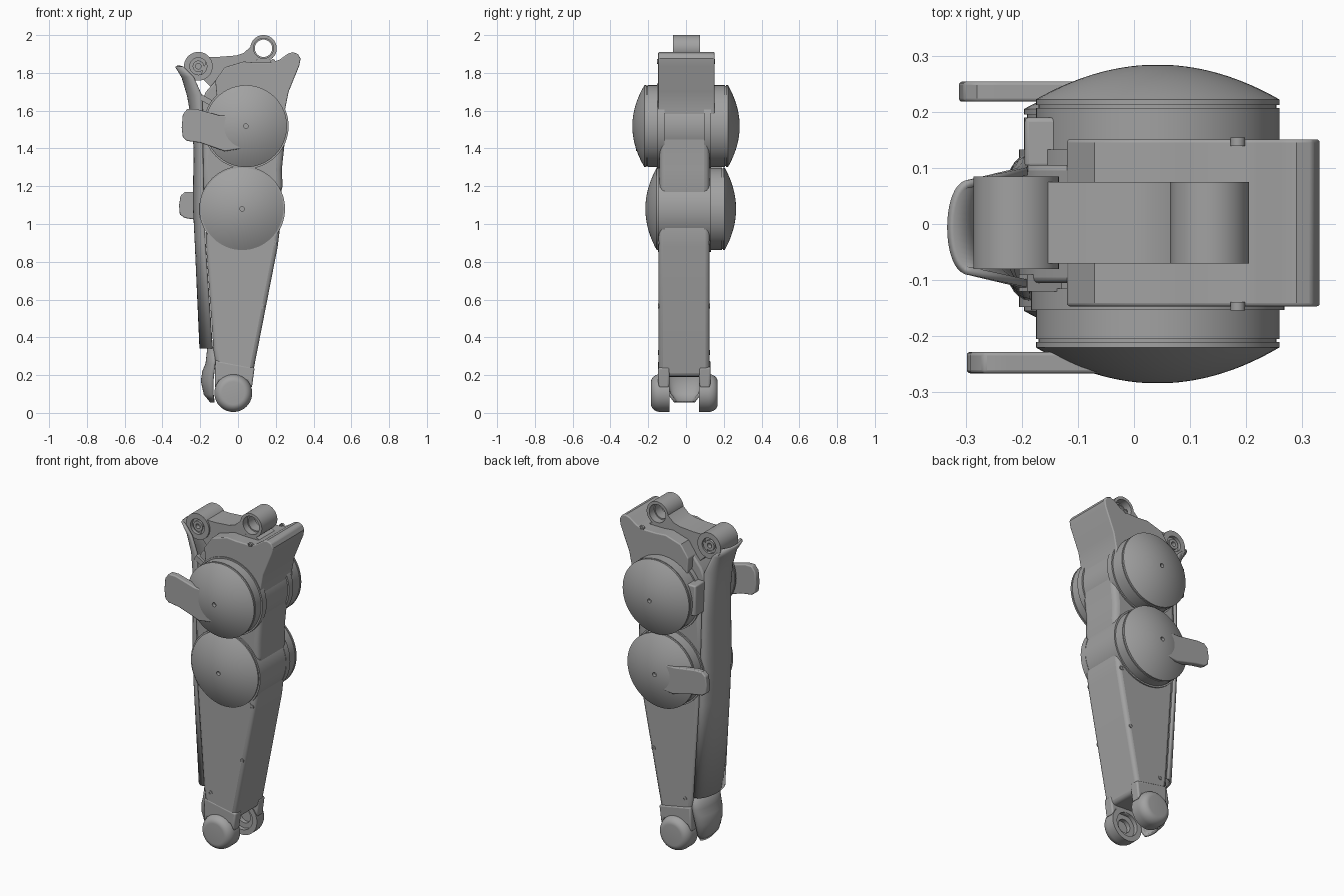
import bpy, bmesh, math
from mathutils import Vector, Matrix

cube = bpy.data.objects.get("Cube")
if cube:
    bpy.data.objects.remove(cube)

GREY = (0.36, 0.36, 0.36, 1)
mat = bpy.data.materials.new("plain grey")
mat.use_nodes = True
mat.diffuse_color = GREY
mat.node_tree.nodes["Principled BSDF"].inputs["Base Color"].default_value = GREY


def finish(name, bm, bevel=0, segments=3, solid=0):
    bmesh.ops.recalc_face_normals(bm, faces=bm.faces)
    mesh = bpy.data.meshes.new(name)
    bm.to_mesh(mesh)
    bm.free()
    mesh.materials.append(mat)
    ob = bpy.data.objects.new(name, mesh)
    bpy.context.collection.objects.link(ob)
    bpy.ops.object.select_all(action='DESELECT')
    ob.select_set(True)
    bpy.context.view_layer.objects.active = ob
    bpy.ops.object.shade_smooth_by_angle(angle=math.radians(35))
    if solid:
        mod = ob.modifiers.new("wall", 'SOLIDIFY')
        mod.thickness, mod.offset = solid, 0
    if bevel:
        mod = ob.modifiers.new("soft edges", 'BEVEL')
        mod.width, mod.segments = bevel, segments
        mod.limit_method, mod.angle_limit = 'ANGLE', math.radians(40)
    return ob


def prism(name, outline, y0, y1, bevel=0.0):
    """Side outline in x and z, extruded along y."""
    bm = bmesh.new()
    face = bm.faces.new([bm.verts.new((x, y0, z)) for x, z in outline])
    new = bmesh.ops.extrude_face_region(bm, geom=[face])["geom"]
    bmesh.ops.translate(bm, vec=(0, y1 - y0, 0),
                        verts=[v for v in new if isinstance(v, bmesh.types.BMVert)])
    return finish(name, bm, bevel)


def revolve(name, profile, cx, cz, closed=False, steps=64):
    """Profile of (radius, y) turned about an axis along y."""
    bm = bmesh.new()
    vs = [bm.verts.new((r, y, 0)) for r, y in profile]
    edges = [bm.edges.new(p) for p in zip(vs, vs[1:])]
    if closed:
        edges.append(bm.edges.new((vs[-1], vs[0])))
    bmesh.ops.spin(bm, geom=vs + edges, cent=(0, 0, 0), axis=(0, 1, 0),
                   angle=math.tau, steps=steps)
    bmesh.ops.remove_doubles(bm, verts=bm.verts, dist=1e-5)
    bmesh.ops.translate(bm, verts=bm.verts, vec=(cx, 0, cz))
    return finish(name, bm)


def drum(name, cx, cz, radius, side, base, rim, height):
    """Round joint cap: straight wall, seam, dome and a centre screw hole."""
    groove = 0.005
    pts = [(0, 0), (radius, 0), (radius, rim - 3 * groove),
           (radius - groove, rim - 3 * groove), (radius - groove, rim - 2 * groove),
           (radius, rim - 2 * groove)]
    for i in range(17):
        r = radius + (0.012 - radius) * i / 16
        pts.append((r, rim + height * (1 - (r / radius) ** 2)))
    pts += [(0.012, rim + height - 0.02), (0, rim + height - 0.02)]
    revolve(name, [(r, side * y) for r, y in pts], cx, cz)
    # raised collar where the drum meets the body
    a, b, inner, outer = side * (base - 0.03), side * (base + 0.008), radius - 0.03, radius + 0.009
    revolve(name + "_collar", [(inner, a), (outer, a), (outer, b), (inner, b)], cx, cz, True)


def shell(name, rows, yc, thickness):
    """Half-round cover: rows of (z, outer x, edge x, half width)."""
    bm = bmesh.new()
    rings = []
    for z, xo, xe, w in rows:
        ring = []
        for i in range(21):
            a = math.pi * (i / 20 - 0.5)
            ring.append(bm.verts.new((xe + (xo - xe) * math.cos(a) ** 0.8,
                                      yc + w * math.sin(a), z)))
        rings.append(ring)
    for r0, r1 in zip(rings, rings[1:]):
        for i in range(20):
            bm.faces.new((r0[i], r0[i + 1], r1[i + 1], r1[i]))
    return finish(name, bm, solid=thickness)


# Lower leg and the neck between the joints
prism("lower_leg", [(-0.11, 0.2), (0.075, 0.19), (0.21, 0.88), (0.225, 1.0), (0.2, 1.12),
                    (-0.17, 1.12), (-0.17, 0.9), (-0.13, 0.34)], -0.145, 0.125, 0.022)
prism("neck", [(0.2, 1.06), (0.236, 1.2), (0.232, 1.29), (0.246, 1.42), (0.25, 1.56),
               (-0.18, 1.56), (-0.19, 1.3), (-0.18, 1.06)], -0.14, 0.125, 0.03)
prism("rear_core", [(-0.1, 1.4), (-0.2, 1.4), (-0.205, 1.62), (-0.17, 1.7), (-0.1, 1.78)],
      -0.105, 0.105, 0.01)

# Upper block with the flared corner
prism("upper_block", [(0.246, 1.5), (0.25, 1.61), (0.268, 1.7), (0.325, 1.84), (0.331, 1.875),
                      (0.318, 1.9), (0.29, 1.91), (0.262, 1.9), (0.22, 1.87), (0.18, 1.855),
                      (0.09, 1.855), (0.03, 1.86), (-0.07, 1.83), (-0.12, 1.76),
                      (-0.11, 1.64), (-0.12, 1.5)], -0.147, 0.151, 0.006)
prism("top_bridge", [(-0.2, 1.78), (-0.16, 1.885), (-0.1, 1.885), (-0.01, 1.892), (0.03, 1.905),
                     (0.068, 1.94), (0.078, 1.9), (0.1, 1.868), (0.17, 1.868), (0.2, 1.85),
                     (0.1, 1.72), (-0.1, 1.68)], -0.07, 0.075)

# Top pivots: an open ring and a stepped bushing
revolve("top_ring", [(0.053, -0.07), (0.07, -0.07), (0.07, 0.075), (0.053, 0.075),
                     (0.053, 0.03), (0.046, 0.03), (0.046, -0.03), (0.053, -0.03)],
        0.135, 1.93, True)
revolve("rear_bushing", [(0, -0.05), (0.014, -0.05), (0.014, -0.075), (0.03, -0.075),
                         (0.03, -0.06), (0.045, -0.06), (0.045, -0.08), (0.076, -0.08),
                         (0.076, 0.085), (0.045, 0.085), (0.045, 0.065), (0.03, 0.065),
                         (0.03, 0.08), (0.014, 0.08), (0.014, 0.055), (0, 0.055)],
        -0.21, 1.835)

# Joint drums
drum("upper_front_drum", 0.042, 1.518, 0.217, -1, 0.145, 0.22, 0.064)
drum("upper_back_drum", 0.042, 1.518, 0.217, 1, 0.125, 0.222, 0.062)
drum("lower_front_drum", 0.022, 1.08, 0.218, -1, 0.14, 0.155, 0.06)
drum("lower_back_drum", 0.022, 1.08, 0.218, 1, 0.125, 0.205, 0.06)
revolve("lower_joint_body", [(0, -0.14), (0.225, -0.14), (0.225, 0.125), (0, 0.125)], 0.022, 1.08)

# Tongue handles on opposite drums
prism("front_handle", [(0.02, 1.4), (-0.07, 1.385), (-0.2, 1.43), (-0.27, 1.44), (-0.292, 1.458),
                       (-0.298, 1.51), (-0.292, 1.58), (-0.268, 1.61), (-0.225, 1.61),
                       (-0.1, 1.575), (0.02, 1.57)], -0.266, -0.228, 0.006)
prism("back_handle", [(0.0, 1.0), (-0.09, 0.99), (-0.22, 1.022), (-0.282, 1.032), (-0.308, 1.05),
                      (-0.312, 1.1), (-0.304, 1.15), (-0.28, 1.17), (-0.235, 1.17),
                      (-0.1, 1.15), (0.0, 1.15)], 0.218, 0.254, 0.006)

# Rear cover and the small heel cover below it
shell("rear_cover", [(0.34, -0.197, -0.134, 0.122), (0.9, -0.222, -0.172, 0.125),
                     (1.1, -0.232, -0.18, 0.125), (1.4, -0.228, -0.185, 0.12),
                     (1.55, -0.24, -0.185, 0.11), (1.68, -0.263, -0.19, 0.1),
                     (1.78, -0.293, -0.235, 0.09), (1.835, -0.327, -0.29, 0.078)], -0.006, 0.014)
shell("heel_cover", [(0.06, -0.142, -0.125, 0.05), (0.1, -0.175, -0.13, 0.08),
                     (0.17, -0.19, -0.13, 0.1), (0.22, -0.182, -0.125, 0.11),
                     (0.26, -0.165, -0.12, 0.115), (0.35, -0.155, -0.11, 0.11)], -0.008, 0.014)

# Small latch blocks at the rear of the upper joint
prism("back_latch", [(-0.195, 1.45), (-0.1, 1.45), (-0.1, 1.63), (-0.195, 1.63)], 0.1, 0.19, 0.008)
prism("front_latch", [(-0.205, 1.66), (-0.19, 1.685), (-0.11, 1.64), (-0.125, 1.615)], -0.12, -0.09)

# Forked ankle with recessed inner sockets
for name, side, inner in (("front", -1, 0.087), ("back", 1, 0.07)):
    out = inner + 0.098
    profile = [(0, inner + 0.05), (0.04, inner + 0.05), (0.04, inner + 0.025),
               (0.07, inner + 0.025), (0.07, inner), (0.1, inner)]
    for i in range(9):
        a = math.pi / 2 * i / 8
        profile.append((0.06 + 0.04 * math.cos(a), out - 0.05 + 0.05 * math.sin(a)))
    profile.append((0, out))
    revolve(name + "_ankle", [(r, side * y) for r, y in profile], -0.025, 0.105)
    ys = sorted((side * inner, side * (inner + 0.06)))
    prism(name + "_ankle_arm", [(-0.122, 0.13), (-0.1, 0.17), (0.05, 0.17), (0.073, 0.13),
                                (0.088, 0.24), (-0.12, 0.28)], *ys, 0.01)

# Screw heads on both faces
for i, (x, z) in enumerate([(0.185, 1.86), (0.125, 0.565), (-0.08, 0.32), (0.19, 0.9)]):
    for side in (-1, 1):
        face = 0.149 if z > 1.5 else 0.143 if side < 0 else 0.123
        ring = [(0, face), (0.006, face), (0.006, face + 0.005), (0.013, face + 0.005),
                (0.013, face - 0.01)]
        revolve(f"screw_{i}_{'front' if side < 0 else 'back'}",
                [(r, side * y) for r, y in ring], x, z, steps=16)
